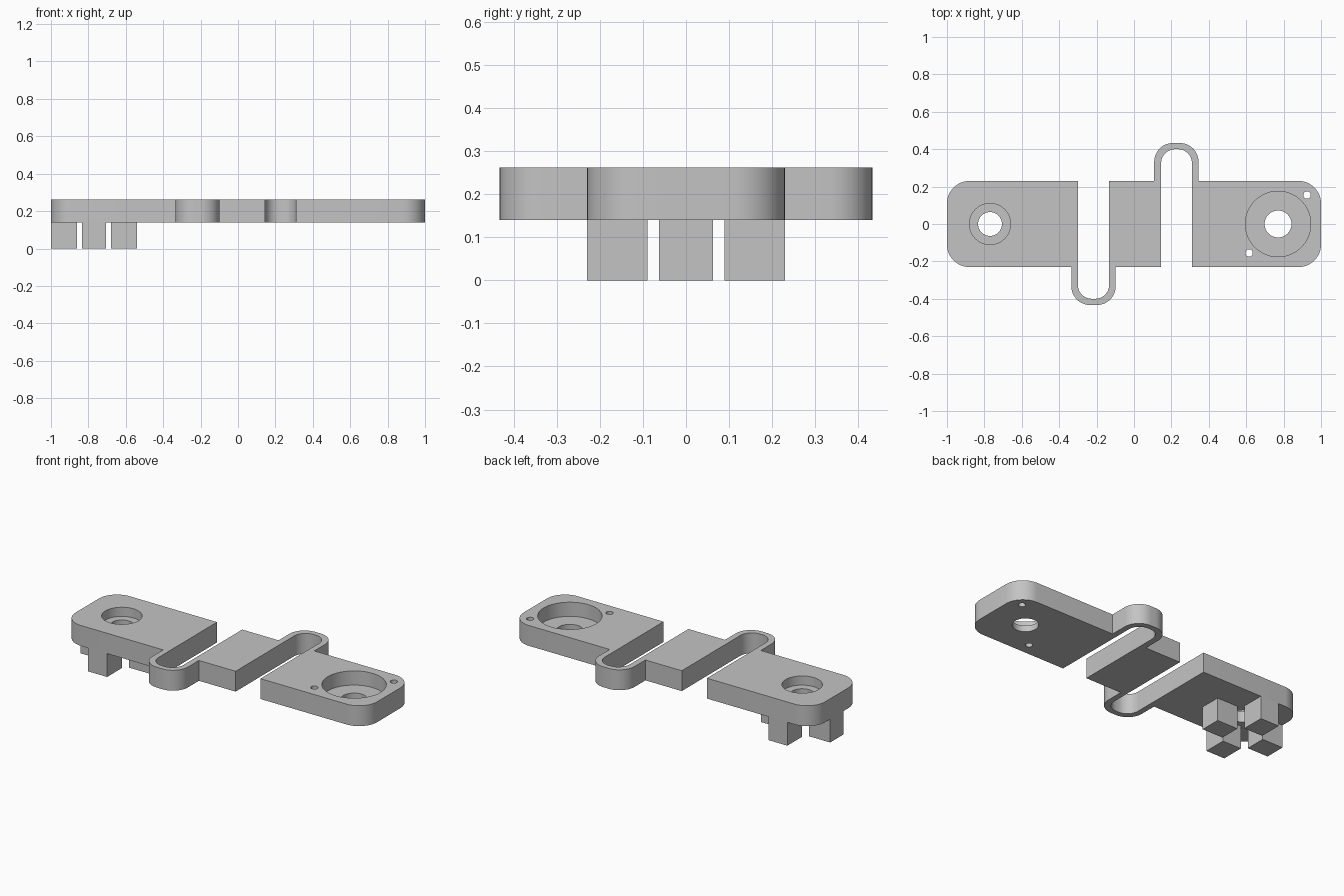
import bpy, bmesh, math
from mathutils import Vector

cube = bpy.data.objects.get("Cube")
if cube:
    bpy.data.objects.remove(cube, do_unlink=True)

# One plain grey plastic
grey = bpy.data.materials.new("grey plastic")
grey.use_nodes = True
colour = (0.55, 0.55, 0.55, 1)
grey.diffuse_color = colour
grey.node_tree.nodes["Principled BSDF"].inputs["Base Color"].default_value = colour

Z0, Z1 = 0.14, 0.262          # underside and top of the plate
HALF = 0.23                   # half depth of the plate
CX = 0.77                     # distance of both bores from the middle


def add_object(name, bm):
    bmesh.ops.recalc_face_normals(bm, faces=bm.faces)
    mesh = bpy.data.meshes.new(name)
    bm.to_mesh(mesh)
    bm.free()
    mesh.materials.append(grey)
    obj = bpy.data.objects.new(name, mesh)
    bpy.context.collection.objects.link(obj)
    return obj


def rounded(corners, steps=12):
    """Outline from right-angled corners (x, y, radius)."""
    points = []
    for i, (x, y, r) in enumerate(corners):
        p = Vector((x, y, 0))
        if not r:
            points.append(p)
            continue
        before = Vector((*corners[i - 1][:2], 0))
        after = Vector((*corners[(i + 1) % len(corners)][:2], 0))
        u, v = (before - p).normalized(), (after - p).normalized()
        centre = p + r * (u + v)
        for k in range(steps + 1):
            t = math.pi / 2 * k / steps
            points.append(centre - r * (v * math.cos(t) + u * math.sin(t)))
    return points


def prism(name, outline, low, high):
    bm = bmesh.new()
    face = bm.faces.new([bm.verts.new((p.x, p.y, low)) for p in outline])
    new = bmesh.ops.extrude_face_region(bm, geom=[face])["geom"]
    verts = [g for g in new if isinstance(g, bmesh.types.BMVert)]
    bmesh.ops.translate(bm, verts=verts, vec=(0, 0, high - low))
    return add_object(name, bm)


def bore(target, x, y, r, low, segments=48):
    """Cut a round hole from the top down to the given height."""
    circle = [Vector((x + r * math.cos(a), y + r * math.sin(a), 0))
              for a in (2 * math.pi * k / segments for k in range(segments))]
    cutter = prism("bore_cutter", circle, low, Z1 + 0.05)
    cutter.hide_render = True
    mod = target.modifiers.new("bore", "BOOLEAN")
    mod.operation, mod.solver, mod.object = "DIFFERENCE", "EXACT", cutter
    return cutter


# Two end plates and a middle block joined by thin spring loops
END, OUT, INN = 0.12, 0.10, 0.075      # corner radii
TIP, TIP_IN = 0.433, 0.40              # reach of the loops
outline = rounded([
    (-1, -HALF, END), (-0.335, -HALF, 0),
    (-0.335, -TIP, OUT), (-0.098, -TIP, OUT),
    (-0.098, -HALF, 0), (0.145, -HALF, 0),
    (0.145, TIP_IN, INN), (0.31, TIP_IN, INN),
    (0.31, -HALF, 0), (1, -HALF, END),
    (1, HALF, END), (0.345, HALF, 0),
    (0.345, TIP, OUT), (0.108, TIP, OUT),
    (0.108, HALF, 0), (-0.133, HALF, 0),
    (-0.133, -TIP_IN, INN), (-0.3, -TIP_IN, INN),
    (-0.3, HALF, 0), (-1, HALF, END),
])
plate = prism("flexible_plate", outline, Z0, Z1)

# Stepped bores and two pin holes
through = Z0 - 0.05
cutters = [
    bore(plate, -CX, 0, 0.11, Z1 - 0.055),
    bore(plate, -CX, 0, 0.064, through),
    bore(plate, CX, 0, 0.175, Z1 - 0.085),
    bore(plate, CX, 0, 0.072, through),
    bore(plate, CX + 0.155, 0.155, 0.02, through, 20),
    bore(plate, CX - 0.155, -0.155, 0.02, through, 20),
]
bpy.context.view_layer.update()
evaluated = plate.evaluated_get(bpy.context.evaluated_depsgraph_get())
cut_mesh = bpy.data.meshes.new_from_object(evaluated)
plate.modifiers.clear()
plate.data = cut_mesh
for cutter in cutters:
    bpy.data.objects.remove(cutter, do_unlink=True)

bpy.ops.object.select_all(action="DESELECT")
plate.select_set(True)
bpy.context.view_layer.objects.active = plate
bpy.ops.object.shade_smooth_by_angle(angle=math.radians(30))

# Four square feet in a cross below the right-hand bore
for name, dx, dy in (("left_foot", 1, 0), ("right_foot", -1, 0),
                     ("back_foot", 0, 1), ("front_foot", 0, -1)):
    x, y = -CX + 0.16 * dx, 0.16 * dy
    w = 0.07 if dx else 0.063
    d = 0.07 if dy else 0.063
    square = [Vector((x + sx * w, y + sy * d, 0))
              for sx, sy in ((-1, -1), (1, -1), (1, 1), (-1, 1))]
    prism(name, square, 0, Z0)
